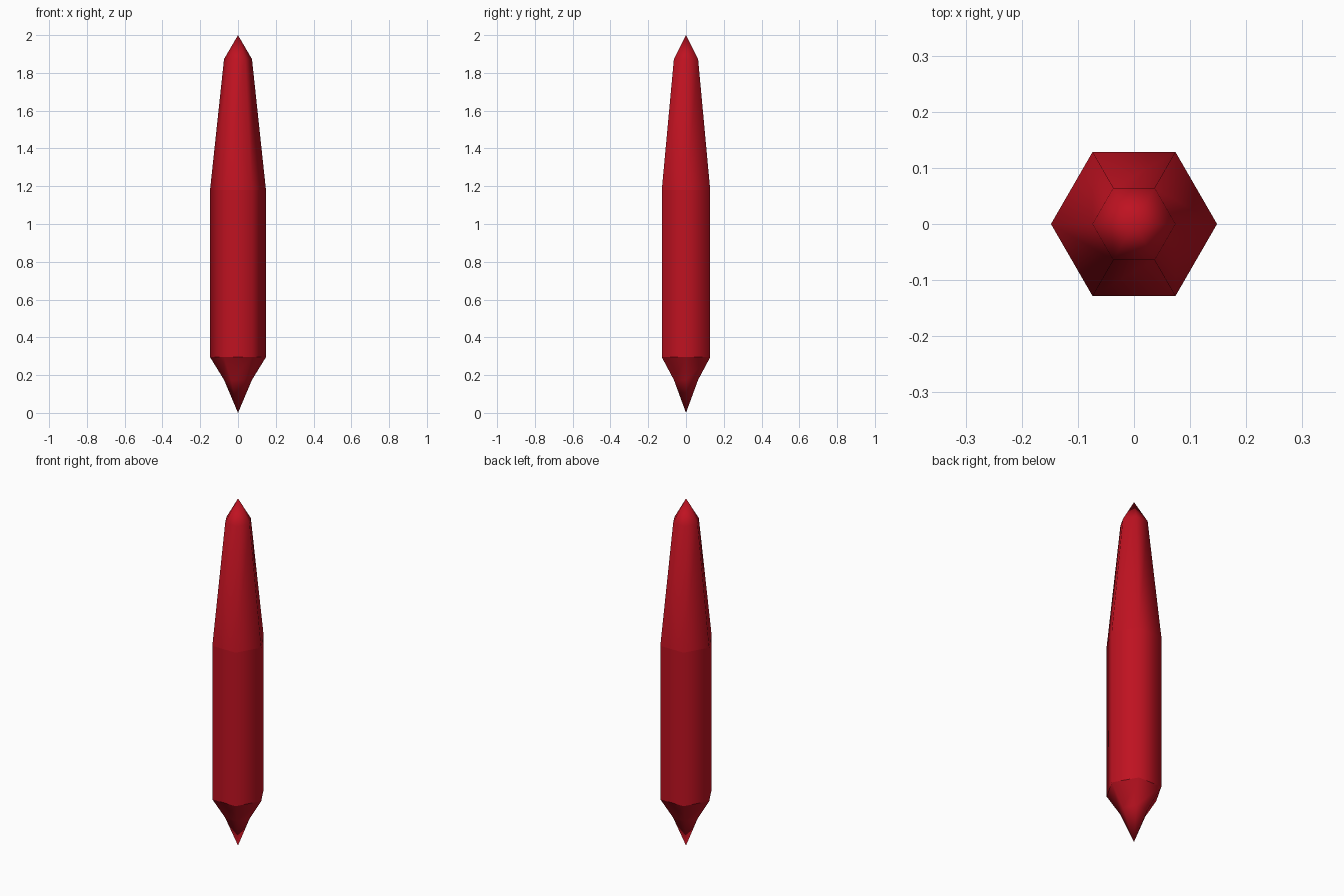
import bpy, bmesh
from math import cos, sin, pi

if "Cube" in bpy.data.objects:
    bpy.data.objects.remove(bpy.data.objects["Cube"])

SIDES = 6
# (radius, height) of each hexagonal ring, bottom to top
RINGS = [(0.074, 0.175), (0.148, 0.295), (0.148, 1.18), (0.074, 1.873)]
SHARP = (1, 2)  # rings that keep a hard edge

bm = bmesh.new()

# Hexagonal rings with corners on the x axis
rings = [[bm.verts.new((r * cos(2 * pi * i / SIDES), r * sin(2 * pi * i / SIDES), z))
          for i in range(SIDES)] for r, z in RINGS]
bottom = bm.verts.new((0, 0, 0))
top = bm.verts.new((0, 0, 2))

# Pointed ends and side walls
for i in range(SIDES):
    j = (i + 1) % SIDES
    bm.faces.new((bottom, rings[0][j], rings[0][i]))
    bm.faces.new((top, rings[-1][i], rings[-1][j]))
    for low, high in zip(rings, rings[1:]):
        bm.faces.new((low[i], low[j], high[j], high[i]))

# Smooth around the shaft, hard edges at its two ends
for f in bm.faces:
    f.smooth = True
for k in SHARP:
    for i in range(SIDES):
        bm.edges.get((rings[k][i], rings[k][(i + 1) % SIDES])).smooth = False

mesh = bpy.data.meshes.new("crystal_shard")
bm.to_mesh(mesh)
bm.free()
crystal = bpy.data.objects.new("crystal_shard", mesh)
bpy.context.collection.objects.link(crystal)

# Deep red
red = bpy.data.materials.new("deep_red")
red.diffuse_color = (0.52, 0.006, 0.015, 1)
red.use_nodes = True
red.node_tree.nodes["Principled BSDF"].inputs["Base Color"].default_value = red.diffuse_color
mesh.materials.append(red)
